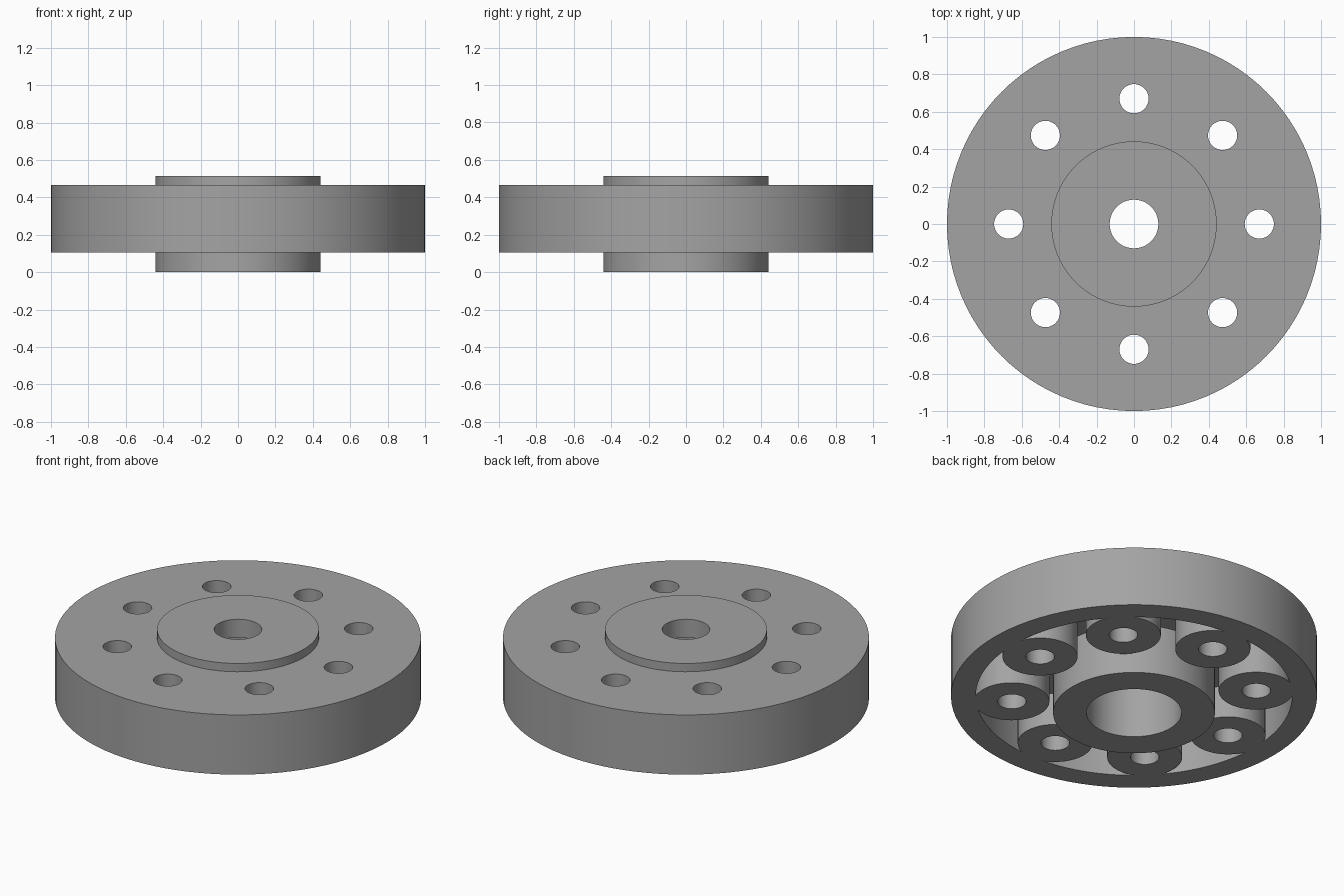
import bpy, bmesh, math
from mathutils import Matrix, Vector

if "Cube" in bpy.data.objects:
    bpy.data.objects.remove(bpy.data.objects["Cube"])

SEG = 96
RIM_Z, WEB_Z, FACE_Z, TOP_Z = 0.105, 0.3, 0.465, 0.515
BOLT_R, BOLT_N = 0.67, 8


def make_object(name, bm):
    bmesh.ops.recalc_face_normals(bm, faces=bm.faces)
    mesh = bpy.data.meshes.new(name)
    bm.to_mesh(mesh)
    bm.free()
    obj = bpy.data.objects.new(name, mesh)
    bpy.context.collection.objects.link(obj)
    return obj


def lathe(name, profile):
    """Revolve a closed (radius, z) profile around the z axis."""
    bm = bmesh.new()
    rings = [[bm.verts.new((r * math.cos(2 * math.pi * i / SEG),
                            r * math.sin(2 * math.pi * i / SEG), z))
              for r, z in profile] for i in range(SEG)]
    n = len(profile)
    for i in range(SEG):
        a, b = rings[i], rings[(i + 1) % SEG]
        for j in range(n):
            k = (j + 1) % n
            bm.faces.new((a[j], b[j], b[k], a[k]))
    return make_object(name, bm)


def cylinder_ring(name, radius, z0, z1, segments):
    """Equal upright cylinders spaced around the bolt circle."""
    bm = bmesh.new()
    for i in range(BOLT_N):
        a = 2 * math.pi * i / BOLT_N
        pos = Vector((BOLT_R * math.cos(a), BOLT_R * math.sin(a), (z0 + z1) / 2))
        bmesh.ops.create_cone(bm, cap_ends=True, segments=segments,
                              radius1=radius, radius2=radius, depth=z1 - z0,
                              matrix=Matrix.Translation(pos))
    return make_object(name, bm)


def apply_boolean(target, tool, operation):
    tool.hide_render = True
    bpy.context.view_layer.objects.active = target
    mod = target.modifiers.new(operation.lower(), 'BOOLEAN')
    mod.operation, mod.object, mod.solver = operation, tool, 'EXACT'
    bpy.ops.object.modifier_apply(modifier=mod.name)
    bpy.data.objects.remove(tool, do_unlink=True)


# Flanged wheel: raised hub, rim, recessed underside and stepped bore
wheel = lathe("flanged_wheel", [
    (0.13, TOP_Z), (0.442, TOP_Z), (0.442, FACE_Z), (1.0, FACE_Z),
    (1.0, RIM_Z), (0.865, RIM_Z), (0.865, WEB_Z), (0.442, WEB_Z),
    (0.442, 0.0), (0.26, 0.0), (0.26, 0.405), (0.13, 0.405)])

# Bosses under the web, flush with the rim's lower face
apply_boolean(wheel, cylinder_ring("bosses", 0.205, RIM_Z, 0.38, 64), 'UNION')

# Bolt holes through the web and bosses
apply_boolean(wheel, cylinder_ring("bolt_holes", 0.078, -0.1, 0.6, 48), 'DIFFERENCE')

# Dark grey metal
metal = bpy.data.materials.new("dark_grey")
metal.diffuse_color = (0.37, 0.37, 0.37, 1.0)
metal.use_nodes = True
metal.node_tree.nodes["Principled BSDF"].inputs["Base Color"].default_value = metal.diffuse_color
wheel.data.materials.clear()
wheel.data.materials.append(metal)

# Smooth walls with sharp rims
bpy.ops.object.select_all(action='DESELECT')
wheel.select_set(True)
bpy.context.view_layer.objects.active = wheel
bpy.ops.object.shade_smooth_by_angle(angle=math.radians(30))
